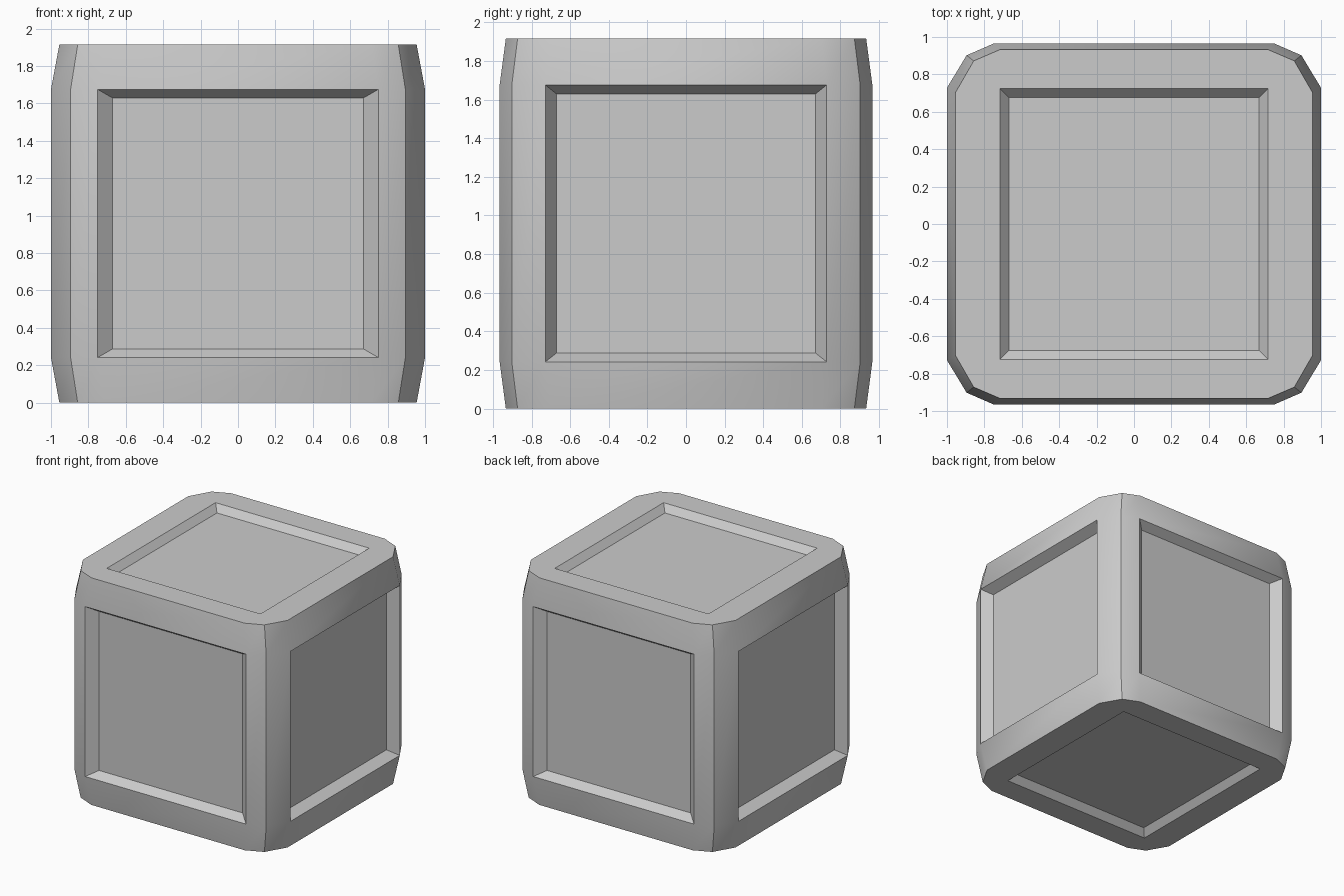
import bpy, bmesh
from mathutils import Vector

if "Cube" in bpy.data.objects:
    bpy.data.objects.remove(bpy.data.objects["Cube"])

CENTRE = Vector((0, 0, 0.9575))
bm = bmesh.new()


def ring(corner, z):
    """Mirror one three-point corner profile into a closed counter-clockwise ring."""
    pts = []
    for sx, sy, step in ((1, -1, 1), (1, 1, -1), (-1, 1, 1), (-1, -1, -1)):
        pts += [(sx * x, sy * y, z) for x, y in corner[::step]]
    return [bm.verts.new(p) for p in pts]


def recess(face, border, depth):
    """Sink a rectangular panel, with its own border width along each axis."""
    n = face.normal.copy()
    outer = list(face.verts)
    mid = face.calc_center_median()
    inner = []
    for v in outer:
        p = v.co - n * depth
        for a in range(3):
            if abs(n[a]) < 0.5:
                p[a] -= border[a] * (1 if p[a] > mid[a] else -1)
        inner.append(bm.verts.new(p))
    bm.faces.remove(face)
    bm.faces.new(inner)
    for i in range(4):
        j = (i + 1) % 4
        bm.faces.new((outer[i], outer[j], inner[j], inner[i]))


wide = [(0.75, 0.965), (0.895, 0.902), (1.0, 0.728)]
narrow = [(0.715, 0.933), (0.857, 0.872), (0.955, 0.702)]
rings = [ring(narrow, 0), ring(wide, 0.242), ring(wide, 1.675), ring(narrow, 1.915)]
panels = []

# Side walls: bevelled corners and sloping rims
for level, (lo, hi) in enumerate(zip(rings, rings[1:])):
    for i in range(12):
        j = (i + 1) % 12
        f = bm.faces.new((lo[i], lo[j], hi[j], hi[i]))
        if level == 1 and i % 3 == 2:
            panels.append(f)

# Flat top and bottom frames around a square opening
for r, z in ((rings[0], 0), (rings[3], 1.915)):
    sq = [bm.verts.new((x * 0.717, y * 0.725, z))
          for x, y in ((1, -1), (1, 1), (-1, 1), (-1, -1))]
    for k in range(4):
        a = 3 * k
        faces = [(r[a], r[a + 1], r[a + 2], sq[k]),
                 (r[a + 2], r[(a + 3) % 12], sq[(k + 1) % 4], sq[k])]
        for f in faces:
            bm.faces.new(f if z else f[::-1])
    panels.append(bm.faces.new(sq if z else sq[::-1]))

# Recessed panels on all six sides
bm.normal_update()
for f in panels:
    n = f.normal
    if abs(n.z) > 0.5:
        recess(f, (0.048, 0.05, 0), 0.055)
    elif abs(n.y) > 0.5:
        recess(f, (0.08, 0, 0.046), 0.07)
    else:
        recess(f, (0, 0.058, 0.046), 0.085)

bmesh.ops.recalc_face_normals(bm, faces=bm.faces)
mesh = bpy.data.meshes.new("panelled_cube")
bm.to_mesh(mesh)
bm.free()
cube = bpy.data.objects.new("panelled_cube", mesh)
bpy.context.collection.objects.link(cube)
bpy.context.view_layer.objects.active = cube
cube.select_set(True)
bpy.ops.object.shade_smooth_by_angle(angle=0.6)
